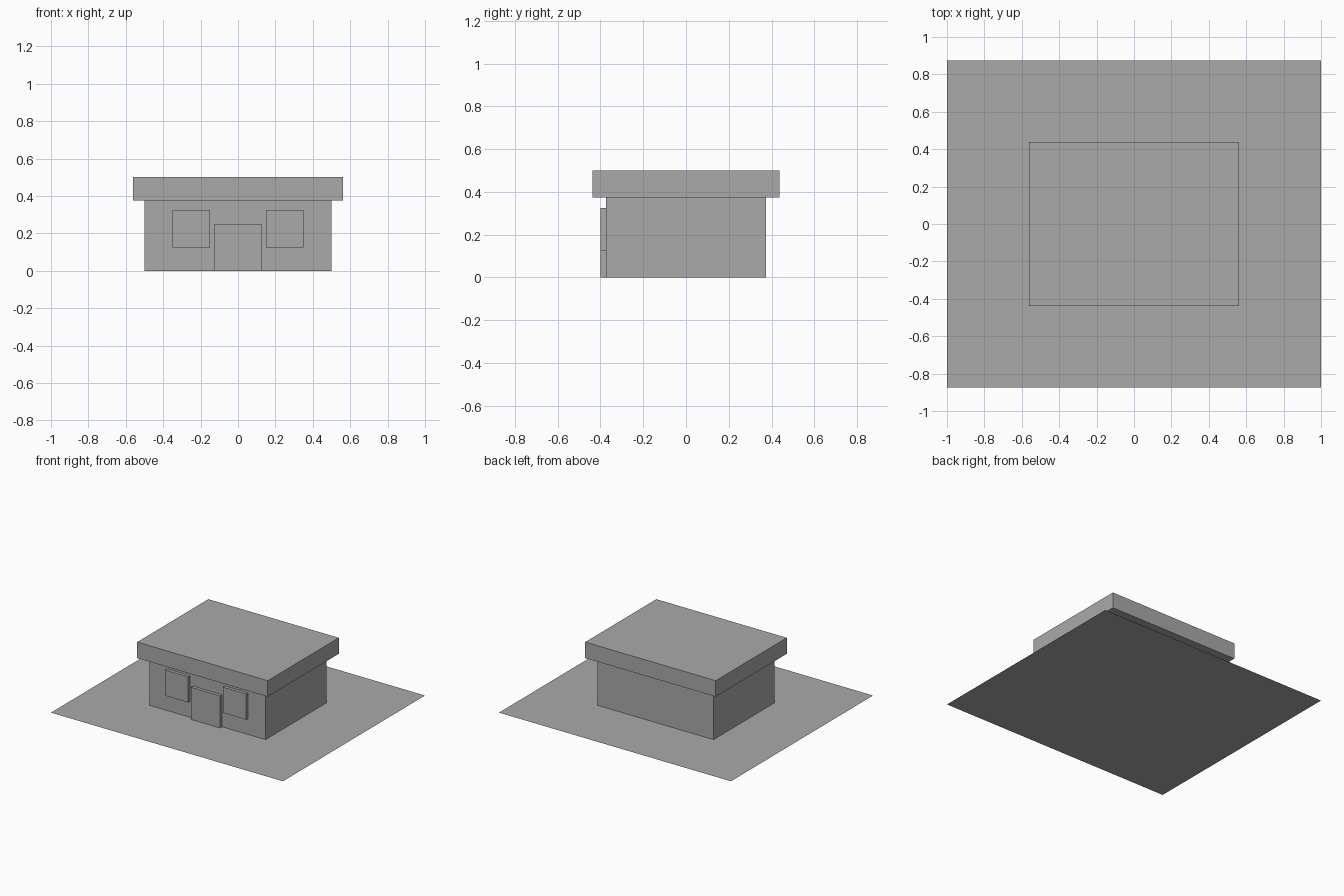
import bpy

if "Cube" in bpy.data.objects:
    bpy.data.objects.remove(bpy.data.objects["Cube"])

# Single flat grey for the whole model
grey = bpy.data.materials.new("plain_grey")
grey.diffuse_color = (0.4, 0.4, 0.4, 1.0)
grey.use_nodes = True
grey.node_tree.nodes["Principled BSDF"].inputs["Base Color"].default_value = grey.diffuse_color


def box(name, x, y, z):
    """Box spanning the given (min, max) ranges."""
    spans = (x, y, z)
    bpy.ops.mesh.primitive_cube_add(size=1, location=[(a + b) / 2 for a, b in spans])
    obj = bpy.context.object
    obj.name = name
    obj.scale = [b - a for a, b in spans]
    bpy.ops.object.transform_apply(location=False, rotation=False, scale=True)
    obj.data.materials.append(grey)
    return obj


# Flat plot of land under the house
bpy.ops.mesh.primitive_plane_add(size=2)
plot = bpy.context.object
plot.name = "plot"
plot.scale.y = 0.875
bpy.ops.object.transform_apply(location=False, rotation=False, scale=True)
plot.data.materials.append(grey)

# House body and overhanging flat roof
box("walls", (-0.5, 0.5), (-0.375, 0.375), (0, 0.375))
box("roof", (-0.5625, 0.5625), (-0.4375, 0.4375), (0.375, 0.5))

# Door and windows stand slightly proud of the front wall
FRONT = (-0.4, -0.35)
box("door", (-0.125, 0.125), FRONT, (0, 0.25))
for side, cx in (("left", -0.25), ("right", 0.25)):
    box(side + "_window", (cx - 0.1, cx + 0.1), FRONT, (0.125, 0.325))
